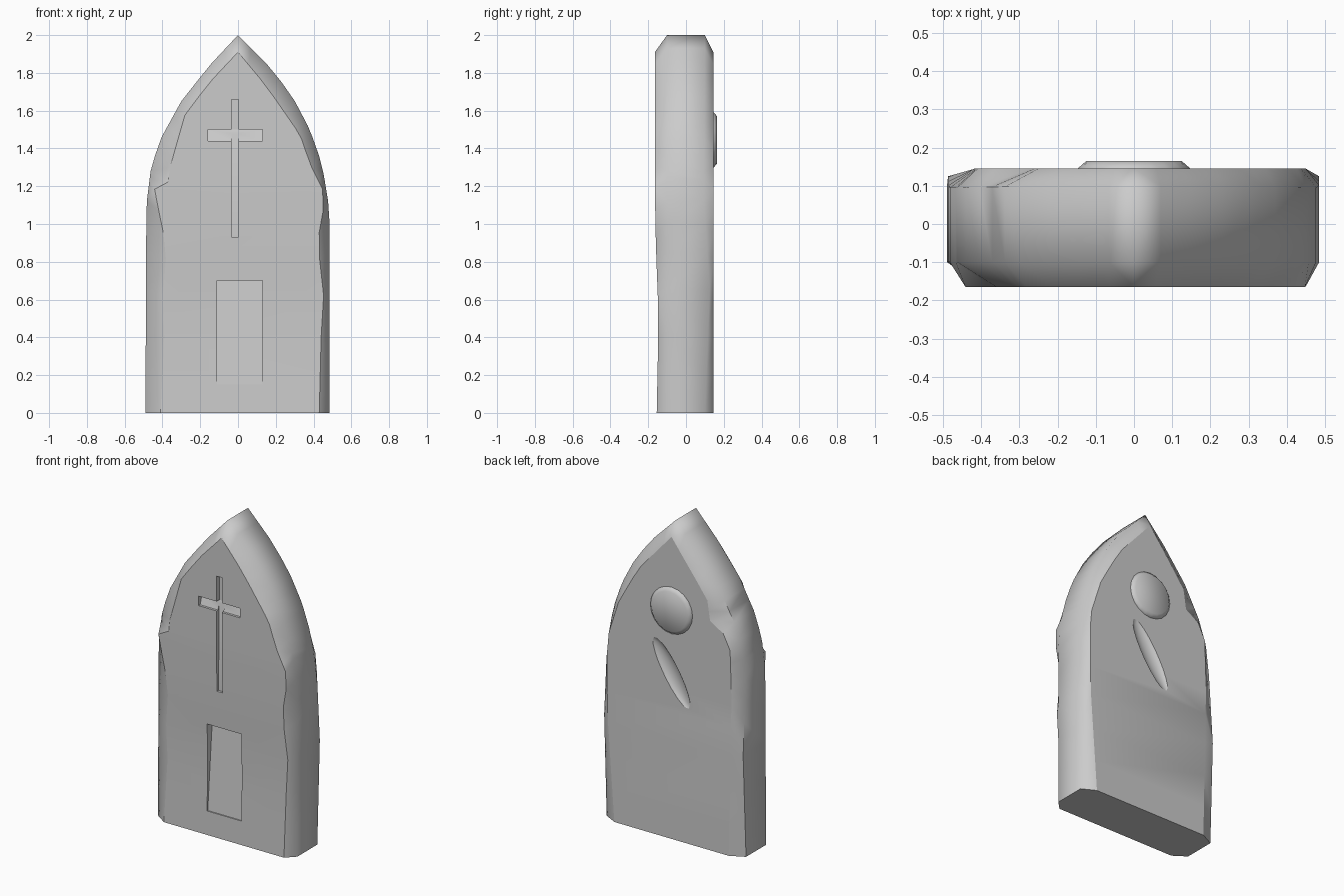
import bpy
import bmesh
import math
from mathutils import Matrix, Vector

cube = bpy.data.objects.get("Cube")
if cube:
    bpy.data.objects.remove(cube, do_unlink=True)

stone = bpy.data.materials.new("grey stone")
stone.use_nodes = True
stone.diffuse_color = (0.6, 0.6, 0.6, 1)
stone.node_tree.nodes["Principled BSDF"].inputs["Base Color"].default_value = stone.diffuse_color


def make_object(name, bm):
    bmesh.ops.recalc_face_normals(bm, faces=bm.faces)
    mesh = bpy.data.meshes.new(name)
    bm.to_mesh(mesh)
    bm.free()
    mesh.materials.append(stone)
    obj = bpy.data.objects.new(name, mesh)
    bpy.context.collection.objects.link(obj)
    return obj


def sample(profile, z):
    """Piecewise linear value of a (height, value) profile."""
    for (low, a), (high, b) in zip(profile, profile[1:]):
        if z <= high:
            return a + (b - a) * (z - low) / (high - low)
    return profile[-1][1]


# Worn outlines: (height, x) for each long edge of the slab
front_left = [(0, -.41), (.4, -.39), (.6, -.4), (.8, -.38), (1, -.4), (1.18, -.45),
              (1.22, -.37), (1.3, -.36), (1.58, -.28), (1.75, -.15), (1.91, 0)]
front_right = [(0, .43), (.4, .44), (.65, .455), (.9, .42), (1.15, .465),
               (1.32, .38), (1.47, .33), (1.73, .15), (1.91, 0)]
outer_right = [(0, .485), (1, .485), (1.15, .475), (1.33, .44), (1.5, .38),
               (1.69, .28), (1.85, .15), (2, 0)]
outer_left = [(0, -.49), (1.1, -.485), (1.3, -.46), (1.45, -.41), (1.65, -.3),
              (1.84, -.15), (2, 0)]
back_right = [(0, .4), (.7, .45), (1.15, .45), (1.4, .37), (1.65, .23), (1.91, 0)]
back_left = [(0, -.4), (1, -.42), (1.3, -.41), (1.4, -.36), (1.45, -.27),
             (1.58, -.25), (1.91, 0)]

# Depth (y) of the faces and of the rounded sides
front_depth = [(0, -.155), (.5, -.145), (.9, -.16), (1.2, -.165), (2, -.165)]
side_front = [(0, -.1), (2, -.1)]
side_back = [(0, .1), (.65, .125), (1.1, .095), (2, .1)]
back_depth = [(0, .145), (2, .145)]

columns = [(front_left, front_depth), (front_right, front_depth),
           (outer_right, side_front), (outer_right, side_back),
           (back_right, back_depth), (back_left, back_depth),
           (outer_left, side_back), (outer_left, side_front)]
levels = [0, .2, .42, .65, .85, 1, 1.12, 1.24, 1.28, 1.36, 1.46, 1.52,
          1.58, 1.65, 1.75, 1.85, 1.93, 2]


def loft_slab():
    bm = bmesh.new()
    rings = []
    for level in levels:
        ring = []
        for across, depth in columns:
            z = level * across[-1][0] / 2
            ring.append(bm.verts.new((sample(across, z), sample(depth, z), z)))
        rings.append(ring)
    count = len(columns)
    for lower, upper in zip(rings, rings[1:]):
        for i in range(count):
            j = (i + 1) % count
            bm.faces.new((lower[i], lower[j], upper[j], upper[i]))
    bm.faces.new(rings[0])
    bmesh.ops.remove_doubles(bm, verts=bm.verts, dist=.0005)
    bmesh.ops.triangulate(bm, faces=[f for f in bm.faces if len(f.verts) == 4])
    return make_object("headstone_slab", bm)


def wedge_cutter(name, left, right, bottom, top, low_depth, high_depth):
    """Cutter entering the front face, with a sloping floor."""
    bm = bmesh.new()
    bmesh.ops.create_cube(bm, size=2)
    for v in bm.verts:
        upper = v.co.z > 0
        floor = high_depth if upper else low_depth
        v.co = Vector((right if v.co.x > 0 else left,
                       floor if v.co.y > 0 else -.3,
                       top if upper else bottom))
    return make_object(name, bm)


def gouge_cutter(name, centre, size, tilt):
    """Rounded, slanted scoop taken out of the back."""
    bm = bmesh.new()
    bmesh.ops.create_icosphere(bm, subdivisions=3, radius=1)
    matrix = (Matrix.Translation(centre) @ Matrix.Rotation(tilt, 4, "Y")
              @ Matrix.Diagonal((*size, 1)))
    bmesh.ops.transform(bm, matrix=matrix, verts=bm.verts)
    return make_object(name, bm)


def carve(target, cutters):
    for cutter in cutters:
        cutter.hide_render = True
        modifier = target.modifiers.new(cutter.name, "BOOLEAN")
        modifier.operation = "DIFFERENCE"
        modifier.solver = "EXACT"
        modifier.object = cutter
    graph = bpy.context.evaluated_depsgraph_get()
    mesh = bpy.data.meshes.new_from_object(target.evaluated_get(graph))
    target.modifiers.clear()
    target.data = mesh
    for cutter in cutters:
        bpy.data.objects.remove(cutter, do_unlink=True)


def soften(obj):
    """Smooth shading, keeping the rims of the broad faces sharp."""
    bm = bmesh.new()
    bm.from_mesh(obj.data)
    bm.normal_update()
    for face in bm.faces:
        face.smooth = True
    for edge in bm.edges:
        if len(edge.link_faces) == 2:
            broad = [abs(f.normal.y) > .93 for f in edge.link_faces]
            angle = edge.calc_face_angle(0)
            rim = broad[0] != broad[1] and angle > math.radians(20)
            edge.smooth = not (rim or angle > math.radians(65))
    bm.to_mesh(obj.data)
    bm.free()


# Slab with the carved cross, the panel below it and the worn back
slab = loft_slab()
carve(slab, [
    wedge_cutter("cross_upright", -.035, .003, .93, 1.66, -.145, -.135),
    wedge_cutter("cross_arm", -.16, .13, 1.44, 1.5, -.15, -.13),
    wedge_cutter("lower_panel", -.11, .13, .15, .7, -.145, -.1),
    gouge_cutter("back_gouge", (0, .155, 1.05), (.24, .035, .06), math.radians(-58)),
])
soften(slab)

# Round boss on the back
bm = bmesh.new()
bmesh.ops.create_cone(bm, cap_ends=True, segments=20, radius1=.165, radius2=.125, depth=.035,
                      matrix=Matrix.Translation((0, .1475, 1.445))
                      @ Matrix.Rotation(-math.pi / 2, 4, "X"))
boss = make_object("back_boss", bm)
for face in boss.data.polygons:
    face.use_smooth = True
